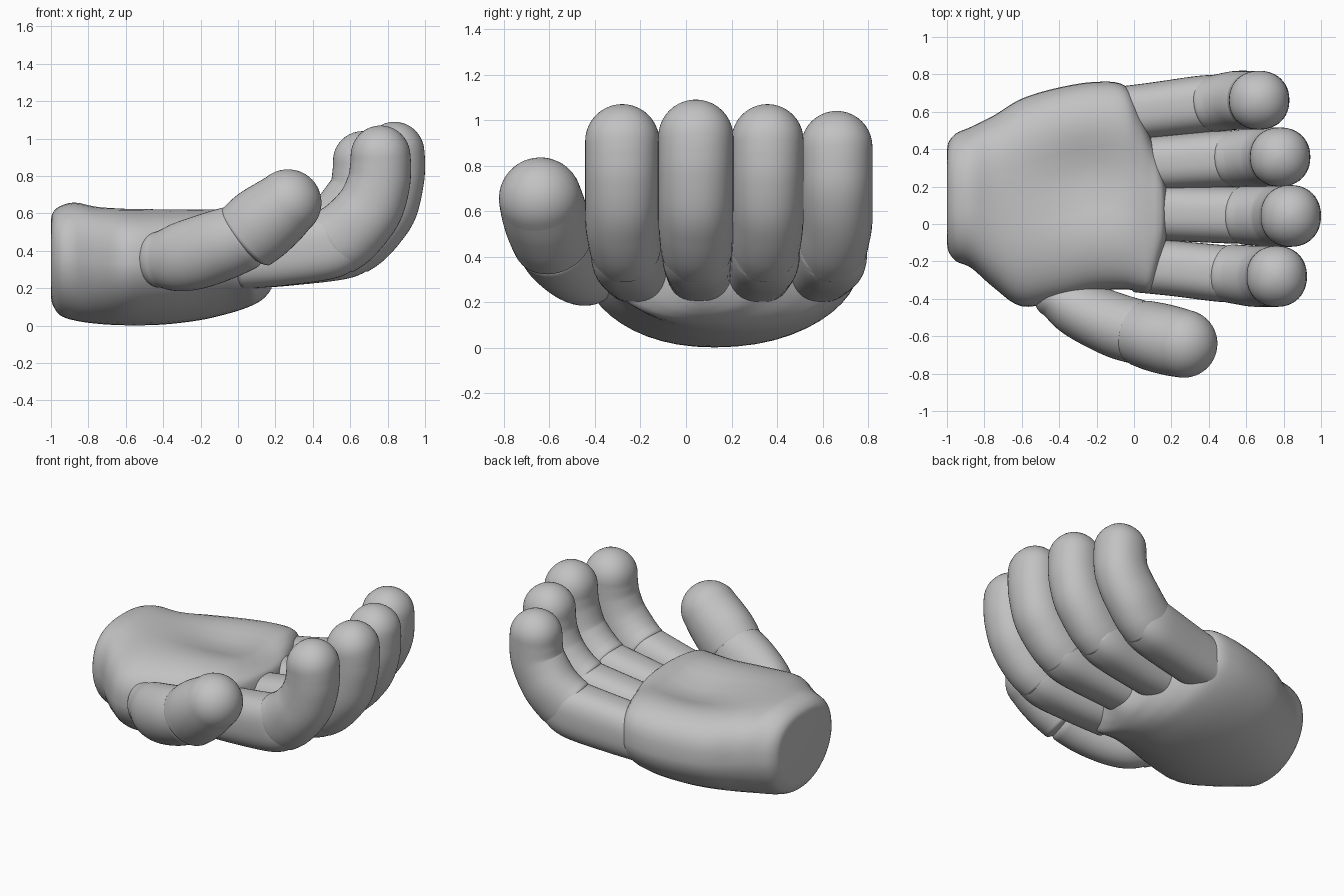
import bpy, bmesh, math
from mathutils import Vector

if "Cube" in bpy.data.objects:
    bpy.data.objects.remove(bpy.data.objects["Cube"])

skin = bpy.data.materials.new("plain grey")
skin.diffuse_color = (0.54, 0.54, 0.54, 1)
skin.use_nodes = True
skin.node_tree.nodes["Principled BSDF"].inputs["Base Color"].default_value = skin.diffuse_color
SEG = 48


def spline(rows, n):
    """Smoothly resample rows of numbers, n steps per span (Catmull-Rom)."""
    out = []
    for i in range(len(rows) - 1):
        a, b, c, d = (rows[max(0, min(len(rows) - 1, i + k))] for k in (-1, 0, 1, 2))
        for s in range(n):
            t = s / n
            out.append([0.5 * (2 * q + (r - p) * t + (2 * p - 5 * q + 4 * r - u) * t * t
                               + (3 * q - p - 3 * r + u) * t ** 3)
                        for p, q, r, u in zip(a, b, c, d)])
    out.append(list(rows[-1]))
    return out


def power(v, e):
    return math.copysign(abs(v) ** e, v)


def loft(name, rings):
    """Skin a list of point rings and close both ends."""
    bm = bmesh.new()
    vs = [[bm.verts.new(p) for p in ring] for ring in rings]
    for a, b in zip(vs, vs[1:]):
        for k in range(SEG):
            j = (k + 1) % SEG
            bm.faces.new((a[k], a[j], b[j], b[k]))
    bm.faces.new(vs[0][::-1])
    bm.faces.new(vs[-1])
    bmesh.ops.recalc_face_normals(bm, faces=bm.faces)
    mesh = bpy.data.meshes.new(name)
    bm.to_mesh(mesh)
    bm.free()
    ob = bpy.data.objects.new(name, mesh)
    bpy.context.collection.objects.link(ob)
    mesh.materials.append(skin)
    bpy.ops.object.select_all(action='DESELECT')
    ob.select_set(True)
    bpy.context.view_layer.objects.active = ob
    bpy.ops.object.shade_smooth_by_angle(angle=math.radians(50))


def sausage(name, path, cap0=0.5, cap1=1.0, e=1.0):
    """Tube along rows (x, y, z, side radius, up radius) with domed ends."""
    rows = spline(path, 8)
    pts = [Vector(r[:3]) for r in rows]
    tans = [(pts[min(i + 1, len(pts) - 1)] - pts[max(i - 1, 0)]).normalized()
            for i in range(len(pts))]
    st = [(p, t, r[3], r[4]) for p, t, r in zip(pts, tans, rows)]

    def dome(s, sign, depth):
        p, t, a, b = s
        return [(p + t * (sign * depth * a * math.sin(k * math.pi / 20)), t,
                 a * math.cos(k * math.pi / 20), b * math.cos(k * math.pi / 20))
                for k in (1, 2, 3, 4, 5, 6, 7, 8, 9, 9.8)]
    st = dome(st[0], -1, cap0)[::-1] + st + dome(st[-1], 1, cap1)
    rings = []
    for p, t, a, b in st:
        side = (Vector((0, 1, 0)) - t * t.y).normalized()
        up = t.cross(side)
        rings.append([p + side * (a * power(math.cos(w), e)) + up * (b * power(math.sin(w), e))
                      for w in (2 * math.pi * k / SEG for k in range(SEG))])
    loft(name, rings)


# palm: stations x, y low, y high, bottom, top, squareness of the upper half
stations = [
    (-1.0, -.10, .39, .155, .56, .8), (-.99, -.15, .44, .11, .605, .8),
    (-.95, -.20, .485, .055, .64, .8), (-.87, -.235, .52, .027, .66, .8),
    (-.75, -.34, .58, .010, .64, .75), (-.6, -.44, .67, .002, .635, .7),
    (-.4, -.41, .73, .006, .64, .65), (-.2, -.36, .76, .03, .645, .62),
    (-.05, -.35, .74, .065, .64, .58), (.03, -.36, .61, .09, .62, .52),
    (.09, -.355, .46, .115, .60, .48), (.13, -.25, .36, .14, .585, .48),
    (.16, -.13, .25, .17, .56, .5), (.18, -.05, .17, .20, .50, .6)]
rings = []
for x, y0, y1, zb, zt, e_top in spline(stations, 5):
    ring, mid = [], zb + 0.52 * (zt - zb)
    for k in range(SEG):
        w = 2 * math.pi * k / SEG
        c, s = math.cos(w), math.sin(w)
        y = (y0 + y1) / 2 + (y1 - y0) / 2 * power(c, e_top * .5 + .4 if s > 0 else .95)
        z = mid + ((zt - mid) * s ** e_top if s > 0 else (mid - zb) * -abs(s) ** 1.1)
        # cupped hollow
        if s > 0:
            z -= 0.09 * s * math.exp(-((x + .25) / .33) ** 2 - ((y - .25) / .23) ** 2)
        ring.append((x, y, z))
    rings.append(ring)
loft("palm", rings)

# fingers: name, base x, base y, tip x, tip y, tip height, radius
fingers = [("index", .02, -.22, .762, -.28, 1.07, .163),
           ("middle", .05, .06, .837, .043, 1.09, .165),
           ("ring", .02, .32, .780, .358, 1.07, .158),
           ("little", -.10, .585, .668, .662, 1.04, .157)]
for name, bx, by, tx, ty, top, r in fingers:
    dx, dz = tx - .76, top - 1.07
    jy = by + (ty - by) * .75
    sausage(name + "_finger_base", [
        (bx, by, .362, .146, .165), (bx + .2, by + (jy - by) * .4, .385, .148, .173),
        (.47 + dx, jy, .425, .152, .178), (.56 + dx, jy, .46, .146, .165)], .3, .6, .8)
    sausage(name + "_fingertip", [
        (.52 + dx, jy, .45, r * .96, .188), (.58 + dx, jy * .5 + ty * .5, .49, r * .98, .187),
        (.65 + dx, ty, .56, r, .182), (.71 + dx, ty, .645, r, .177),
        (.75 + dx, ty, .76 + dz, r, .168), (.76 + dx, ty, .85 + dz, r, .163),
        (tx, ty, top - r, r, .160)], .35, 1.0, .93)

# thumb
sausage("thumb_base", [
    (-.42, -.385, .352, .12, .150), (-.33, -.435, .362, .15, .18),
    (-.22, -.49, .388, .163, .192), (-.08, -.548, .435, .172, .190),
    (.03, -.58, .475, .172, .18)], .95, .5)
sausage("thumb_tip", [
    (.05, -.585, .48, .178, .198), (.12, -.605, .538, .185, .203),
    (.20, -.625, .60, .186, .194), (.265, -.64, .655, .182, .180)], .3, 1.0)
